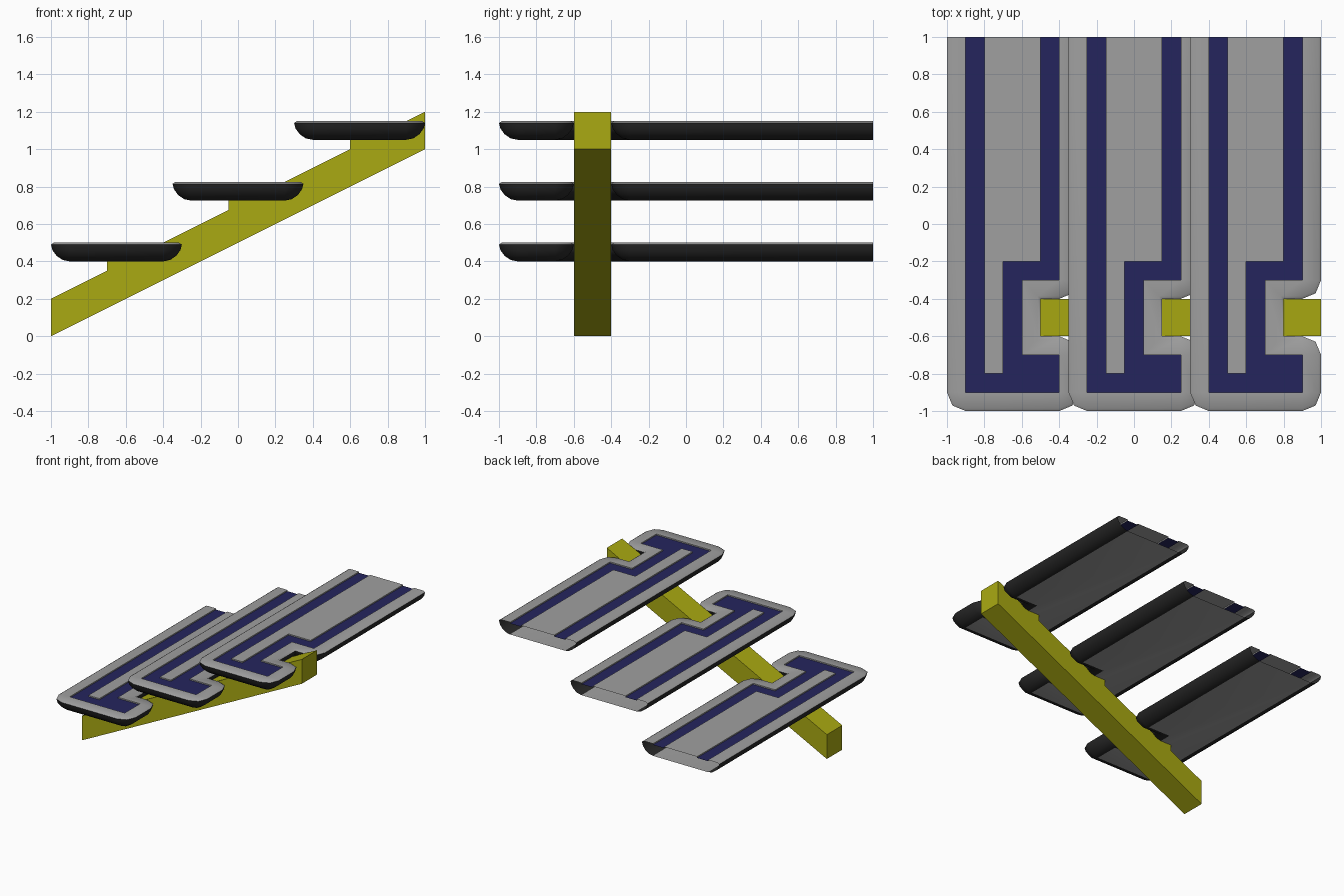
import bpy, bmesh, math
from mathutils import Vector

if "Cube" in bpy.data.objects:
    bpy.data.objects.remove(bpy.data.objects["Cube"])


def material(name, rgb):
    m = bpy.data.materials.new(name)
    m.diffuse_color = (*rgb, 1)
    m.use_nodes = True
    m.node_tree.nodes["Principled BSDF"].inputs["Base Color"].default_value = m.diffuse_color
    return m


GREY = material("grey_metal", (0.35, 0.35, 0.35))
DARK = material("dark_rim", (0.022, 0.022, 0.022))
NAVY = material("navy_inlay", (0.018, 0.018, 0.11))
YELLOW = material("yellow_beam", (0.4, 0.4, 0.006))


def finish(name, bm, mats, angle=None):
    me = bpy.data.meshes.new(name)
    bm.to_mesh(me)
    bm.free()
    for m in mats:
        me.materials.append(m)
    ob = bpy.data.objects.new(name, me)
    bpy.context.collection.objects.link(ob)
    if angle:
        bpy.ops.object.select_all(action='DESELECT')
        ob.select_set(True)
        bpy.context.view_layer.objects.active = ob
        bpy.ops.object.shade_smooth_by_angle(angle=math.radians(angle))
    return ob


def extrude_xz(name, pts, y0, y1):
    """Prism from a front-view profile."""
    bm = bmesh.new()
    f = bm.faces.new([bm.verts.new((x, y0, z)) for x, z in pts])
    ext = bmesh.ops.extrude_face_region(bm, geom=[f])
    vs = [v for v in ext["geom"] if isinstance(v, bmesh.types.BMVert)]
    bmesh.ops.translate(bm, verts=vs, vec=(0, y1 - y0, 0))
    bmesh.ops.recalc_face_normals(bm, faces=bm.faces)
    return finish(name, bm, [YELLOW])


# Tread outlines relative to the tread centre, open at the back
OUTER = [(-.25 - .3, 0)] and [(-.25, 1), (-.25, -.9), (.25, -.9), (.25, -.7),
                              (.05, -.7), (.05, -.3), (.25, -.3), (.25, 1)]
PANEL = [(-.15, 1), (-.15, -.8), (-.05, -.8), (-.05, -.2), (.15, -.2), (.15, 1)]
# Rim section: outward offset, height above the tread bottom
RIM = [(0, 0), (.038, .008), (.07, .03), (.092, .06), (.1, .09),
       (.085, .1), (0, .1), (0, .09)]


def offset_dirs(path):
    """Points with offset directions: rounded outside corners, mitred inside ones."""
    pts = [Vector(p) for p in path]
    norms = []
    for a, b in zip(pts, pts[1:]):
        d = (b - a).normalized()
        norms.append(Vector((d.y, -d.x)))
    out = [(pts[0], norms[0])]
    for p, n1, n2 in zip(pts[1:-1], norms, norms[1:]):
        if n1.x * n2.y - n1.y * n2.x > 0:
            out += [(p, n1), (p, (n1 + n2).normalized()), (p, n2)]
        else:
            out.append((p, n1 + n2))
    out.append((pts[-1], norms[-1]))
    return out


def tread(name, cx, z0):
    bm = bmesh.new()

    def ring(pts, z):
        return [bm.verts.new((cx + x, y, z0 + z)) for x, y in pts]

    def bridge(a, b, mat):
        for i in range(len(a) - 1):
            bm.faces.new((a[i], a[i + 1], b[i + 1], b[i])).material_index = mat

    # rounded dark side, grey lip and inner groove wall
    dirs = offset_dirs(OUTER)
    rings = [ring([p + d * r for p, d in dirs], z) for r, z in RIM]
    for k in range(len(rings) - 1):
        bridge(rings[k], rings[k + 1], 1 if k < 4 else 0)
    # raised centre panel
    low, high = ring(PANEL, .09), ring(PANEL, .1)
    bridge(low, high, 0)
    bm.faces.new(high)
    # navy groove floor and flat underside
    bm.faces.new(ring(OUTER, .09) + low[::-1]).material_index = 2
    bm.faces.new(ring(OUTER, 0)[::-1])
    bmesh.ops.remove_doubles(bm, verts=bm.verts, dist=1e-5)
    finish(name, bm, [GREY, DARK, NAVY], 50)


# Sloping beam
extrude_xz("sloping_beam", [(-1, 0), (1, 1), (1, 1.2), (-1, .2)], -.6, -.4)

# Three treads, each on a wedge resting on the beam
for i in range(3):
    x, z = -.65 + .65 * i, .4 + .325 * i
    tread(f"tread_{i + 1}", x, z)
    extrude_xz(f"tread_support_{i + 1}",
               [(x - .05, z - .05), (x + .05, z), (x - .05, z)], -.6, -.4)
